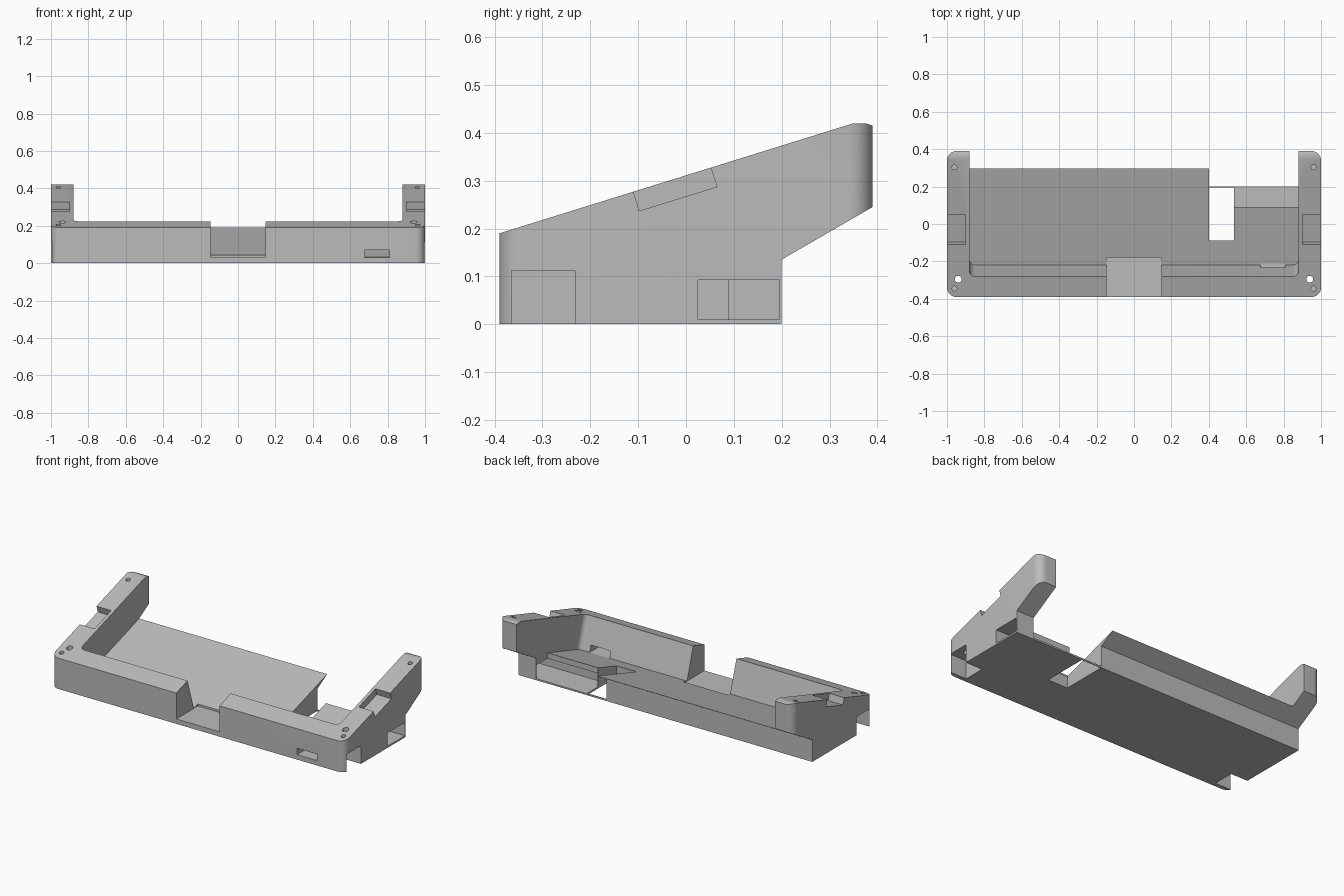
import bpy, bmesh
from math import atan, cos, radians
from mathutils import Matrix, Vector

default = bpy.data.objects.get("Cube")
if default:
    bpy.data.objects.remove(default, do_unlink=True)

SLOPE = atan(0.311)
TILT = Matrix.Rotation(SLOPE, 4, 'X')


def finish(name, bm):
    bmesh.ops.recalc_face_normals(bm, faces=bm.faces)
    mesh = bpy.data.meshes.new(name)
    bm.to_mesh(mesh)
    bm.free()
    obj = bpy.data.objects.new(name, mesh)
    bpy.context.scene.collection.objects.link(obj)
    return obj


def prism(name, profile, half_width):
    """Extrude a side profile (y, z) across the width."""
    bm = bmesh.new()
    face = bm.faces.new([bm.verts.new((-half_width, y, z)) for y, z in profile])
    out = bmesh.ops.extrude_face_region(bm, geom=[face])
    moved = [v for v in out["geom"] if isinstance(v, bmesh.types.BMVert)]
    bmesh.ops.translate(bm, verts=moved, vec=(2 * half_width, 0, 0))
    return finish(name, bm)


def box(name, x, y, z, radius=0, front_only=False, matrix=None):
    """Box between limits, with optionally rounded upright edges."""
    bm = bmesh.new()
    bmesh.ops.create_cube(bm, size=1)
    for v in bm.verts:
        v.co = [lim[int(c > 0)] for lim, c in zip((x, y, z), v.co)]
    if radius:
        edges = [e for e in bm.edges
                 if abs(e.verts[0].co.z - e.verts[1].co.z) > 1e-4
                 and not (front_only and e.verts[0].co.y > y[0] + 1e-4)]
        bmesh.ops.bevel(bm, geom=edges, offset=radius, segments=8,
                        profile=0.5, affect='EDGES')
    if matrix:
        bmesh.ops.transform(bm, matrix=matrix, verts=bm.verts)
    return finish(name, bm)


def rod(name, x, y, z, radius):
    bm = bmesh.new()
    bmesh.ops.create_cone(bm, cap_ends=True, segments=24, radius1=radius,
                          radius2=radius, depth=z[1] - z[0])
    bmesh.ops.translate(bm, verts=bm.verts, vec=(x, y, sum(z) / 2))
    return finish(name, bm)


def combine(target, tool, operation='DIFFERENCE'):
    tool.hide_render = True
    mod = target.modifiers.new("cut", 'BOOLEAN')
    mod.operation = operation
    mod.solver = 'EXACT'
    mod.object = tool
    bpy.context.view_layer.objects.active = target
    bpy.ops.object.modifier_apply(modifier=mod.name)
    bpy.data.objects.remove(tool, do_unlink=True)


# Wedge-shaped shell with rounded upright corners
body = prism("tilted_case", [(-0.39, 0), (0.2, 0), (0.2, 0.135), (0.39, 0.245),
                             (0.39, 0.415), (0.376, 0.42), (0.35, 0.42),
                             (-0.39, 0.19)], 1)
combine(body, box("outline", (-1, 1), (-0.39, 0.39), (-0.1, 0.6), 0.05), 'INTERSECT')

# Tilted tray opening between the arms, open at the back
tray = Matrix.Translation(Vector((0, -0.22, 0.03))) @ TILT
combine(body, box("tray_opening", (-0.88, 0.88), (0, 1), (0, 0.6), 0.03, True, tray))

# Central notch in the front wall and small front port
combine(body, box("front_notch", (-0.147, 0.147), (-0.5, -0.18), (0.03, 0.4)))
combine(body, box("front_port", (0.675, 0.81), (-0.5, -0.235), (0.03, 0.07)))
combine(body, box("port_recess", (0.675, 0.81), (-0.27, -0.21), (0.03, 0.07)))

# Rear compartment, its extension under the deck, side port and floor opening
combine(body, box("rear_bay", (0.4, 0.88), (0.09, 0.6), (0.01, 0.5)))
combine(body, box("side_port", (0.54, 1.1), (0.025, 0.195), (0.01, 0.092)))
combine(body, box("floor_opening", (0.4, 0.535), (-0.088, 0.195), (-0.1, 0.5)))

# Matching details on both arms
top = Matrix.Translation(Vector((0, -0.39, 0.19))) @ TILT
for side in (-1, 1):
    outer = sorted((side * 0.9, side * 1.1))
    combine(body, box("arm_pocket", outer,
                      (0.28 / cos(SLOPE), 0.442 / cos(SLOPE)), (-0.042, 0.1), matrix=top))
    combine(body, box("corner_pocket", sorted((side * 0.885, side * 1.1)),
                      (-0.365, -0.232), (-0.1, 0.112)))
    combine(body, rod("through_hole", side * 0.94, -0.295, (0.05, 0.4), 0.018))
    combine(body, rod("front_screw_hole", side * 0.96, -0.345, (0.13, 0.4), 0.013))
    combine(body, rod("rear_screw_hole", side * 0.96, 0.303, (0.3, 0.6), 0.013))

# Single grey finish
grey = bpy.data.materials.new("plain_grey")
grey.use_nodes = True
colour = (0.5, 0.5, 0.5, 1)
grey.diffuse_color = colour
grey.node_tree.nodes["Principled BSDF"].inputs["Base Color"].default_value = colour
body.data.materials.clear()
body.data.materials.append(grey)
for poly in body.data.polygons:
    poly.material_index = 0

bpy.ops.object.select_all(action='DESELECT')
body.select_set(True)
bpy.context.view_layer.objects.active = body
bpy.ops.object.shade_smooth_by_angle(angle=radians(30))
